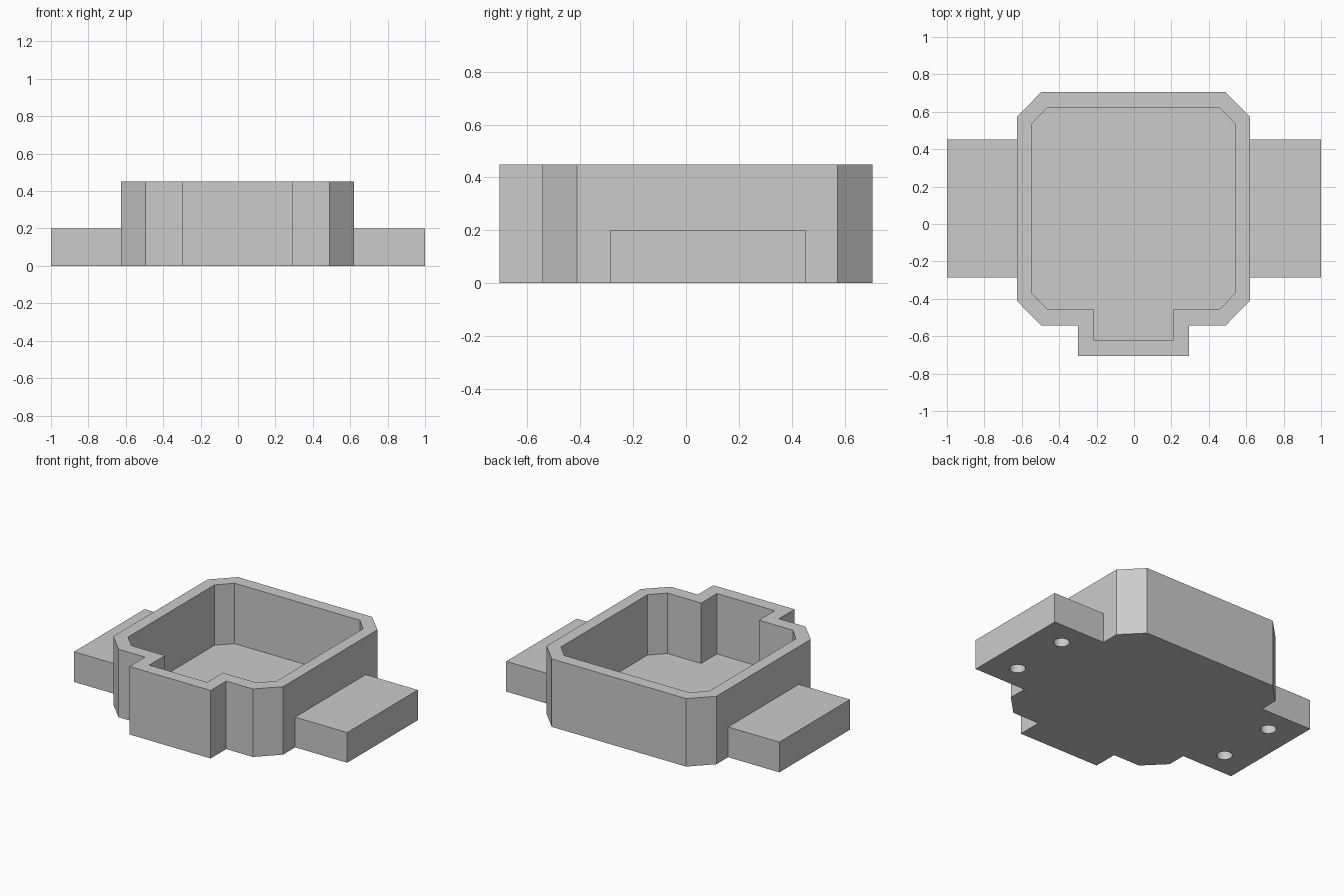
import bpy, bmesh, math

cube = bpy.data.objects.get("Cube")
if cube:
    bpy.data.objects.remove(cube, do_unlink=True)

grey = bpy.data.materials.new("plain grey")
grey.use_nodes = True
grey.diffuse_color = (0.6, 0.6, 0.6, 1)
grey.node_tree.nodes["Principled BSDF"].inputs["Base Color"].default_value = grey.diffuse_color


def prism(name, outline, z0, z1):
    """Extrude a closed outline from z0 up to z1."""
    bm = bmesh.new()
    base = bm.faces.new([bm.verts.new((x, y, z0)) for x, y in outline])
    top = bmesh.ops.extrude_face_region(bm, geom=[base])["geom"]
    bmesh.ops.translate(bm, vec=(0, 0, z1 - z0),
                        verts=[v for v in top if isinstance(v, bmesh.types.BMVert)])
    bmesh.ops.recalc_face_normals(bm, faces=bm.faces)
    mesh = bpy.data.meshes.new(name)
    bm.to_mesh(mesh)
    bm.free()
    mesh.materials.append(grey)
    obj = bpy.data.objects.new(name, mesh)
    bpy.context.collection.objects.link(obj)
    return obj


def cut(target, cutter):
    """Subtract the cutter from the target, then discard the cutter."""
    cutter.hide_render = True
    mod = target.modifiers.new("cut", 'BOOLEAN')
    mod.operation, mod.object, mod.solver = 'DIFFERENCE', cutter, 'EXACT'
    bpy.context.view_layer.objects.active = target
    bpy.ops.object.modifier_apply(modifier=mod.name)
    bpy.data.objects.remove(cutter, do_unlink=True)


def mirrored(half, cx):
    """Close a right-hand half outline by mirroring it about x = cx."""
    return ([(cx + x, y) for x, y in half]
            + [(cx - x, y) for x, y in reversed(half)])


def circle(cx, cy, r, n=32):
    return [(cx + r * math.cos(math.tau * i / n), cy + r * math.sin(math.tau * i / n))
            for i in range(n)]


# Chamfered tray with a box-shaped bump at the front
CX, HEIGHT, FLOOR = -0.003, 0.45, 0.05
outer = [(0.297, -0.706), (0.297, -0.543), (0.492, -0.543), (0.622, -0.412),
         (0.622, 0.574), (0.492, 0.706)]
inner = [(0.212, -0.622), (0.212, -0.457), (0.459, -0.457), (0.544, -0.369),
         (0.544, 0.535), (0.459, 0.624)]
tray = prism("tray", mirrored(outer, CX), 0, HEIGHT)
cut(tray, prism("cavity_cutter", mirrored(inner, CX), FLOOR, HEIGHT + 0.1))

# Side mounting tabs, each with two blind holes underneath
Y0, Y1 = -0.286, 0.452
for side, name in ((1, "left_tab"), (-1, "right_tab")):
    wall = CX + side * 0.622
    tab = prism(name, [(wall, Y0), (side, Y0), (side, Y1), (wall, Y1)], 0, 0.2)
    for offset in (-0.205, 0.205):
        hole = circle(side * 0.81, (Y0 + Y1) / 2 + offset, 0.048)
        cut(tab, prism("hole_cutter", hole, -0.1, 0.12))
    bpy.ops.object.select_all(action='DESELECT')
    tab.select_set(True)
    bpy.context.view_layer.objects.active = tab
    bpy.ops.object.shade_smooth_by_angle(angle=math.radians(30))
